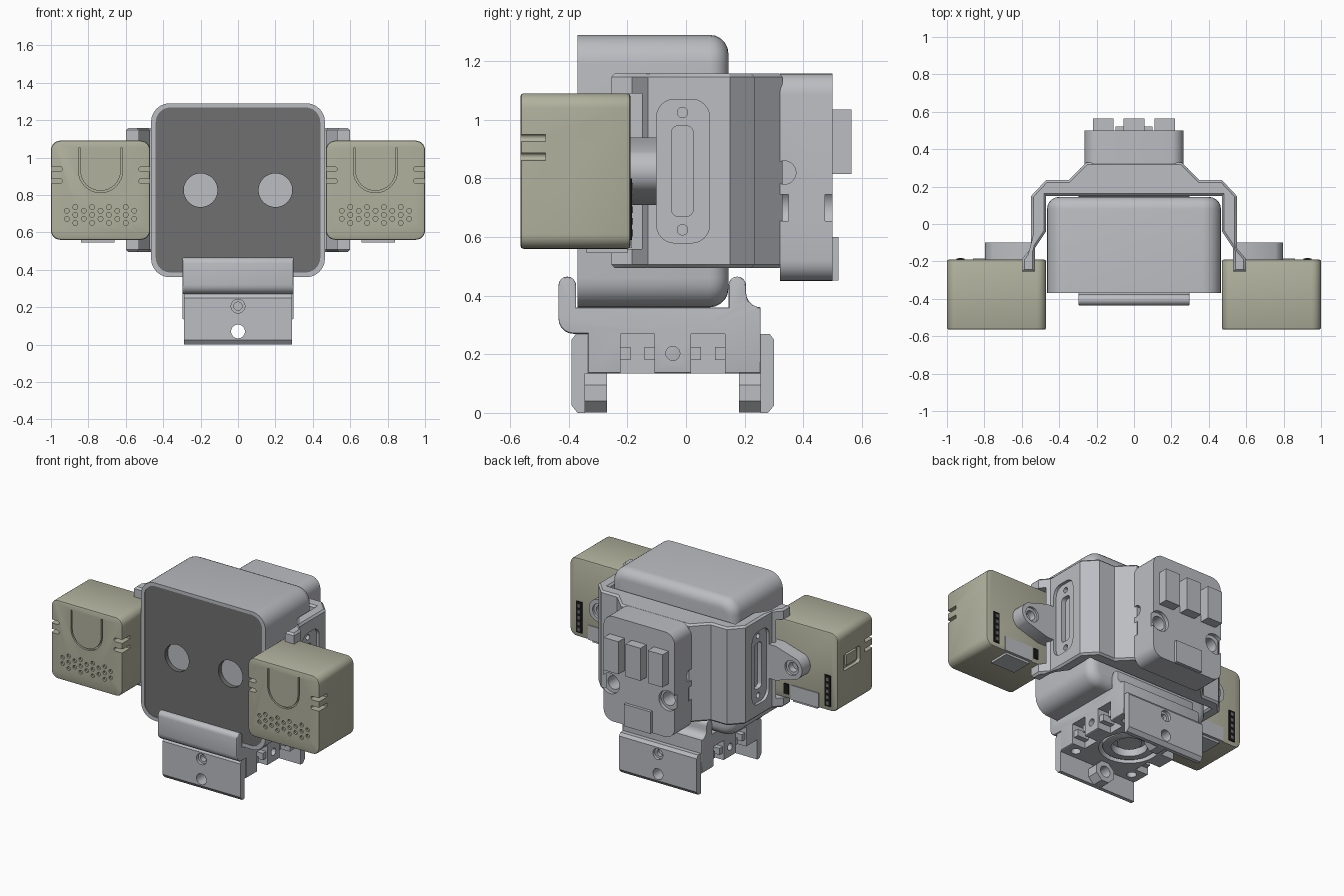
import bpy, bmesh
from math import sin, cos, pi
from mathutils import Vector

old = bpy.data.objects.get("Cube")
if old:
    bpy.data.objects.remove(old, do_unlink=True)


def material(name, rgb):
    m = bpy.data.materials.new(name)
    m.use_nodes = True
    m.diffuse_color = (*rgb, 1)
    m.node_tree.nodes["Principled BSDF"].inputs["Base Color"].default_value = (*rgb, 1)
    return m


GREY = material("light grey", (0.50, 0.51, 0.54))
DARK = material("dark grey", (0.16, 0.16, 0.16))
KHAKI = material("khaki", (0.44, 0.44, 0.34))
BLACK = material("black", (0.01, 0.01, 0.01))


# ---- outlines -------------------------------------------------------------
def arc(u, v, r, a, b, n):
    return [(u + r * cos(a + (b - a) * i / n), v + r * sin(a + (b - a) * i / n)) for i in range(n + 1)]


def circle(u, v, r, n=24):
    return arc(u, v, r, pi / n, 2 * pi + pi / n, n)[:-1]


def rect(u0, u1, v0, v1, r=0, n=6):
    if not r:
        return [(u0, v0), (u1, v0), (u1, v1), (u0, v1)]
    q = pi / 2
    return (arc(u1 - r, v1 - r, r, 0, q, n) + arc(u0 + r, v1 - r, r, q, 2 * q, n)
            + arc(u0 + r, v0 + r, r, 2 * q, 3 * q, n) + arc(u1 - r, v0 + r, r, 3 * q, 4 * q, n))


# ---- solids: outlines extruded along an axis ------------------------------
def place(axis, u, v, w):
    return {"x": (w, u, v), "y": (u, w, v), "z": (u, v, w)}[axis]


def solid(name, axis, outlines, lo, hi, mat, bevel=0, ends=(), seg=4):
    """Extrude outlines from lo to hi; round the rims lying at the given ends."""
    bm = bmesh.new()
    for pts in outlines:
        a = [bm.verts.new(place(axis, u, v, lo)) for u, v in pts]
        b = [bm.verts.new(place(axis, u, v, hi)) for u, v in pts]
        bm.faces.new(a)
        bm.faces.new(b)
        for i in range(len(pts)):
            j = (i + 1) % len(pts)
            bm.faces.new((a[i], a[j], b[j], b[i]))
    bmesh.ops.recalc_face_normals(bm, faces=bm.faces)
    if bevel:
        k = "xyz".index(axis)
        rim = [e for e in bm.edges if any(all(abs(v.co[k] - w) < 1e-5 for v in e.verts) for w in ends)]
        bmesh.ops.bevel(bm, geom=rim, offset=bevel, segments=seg, profile=0.5, affect="EDGES", clamp_overlap=True)
    return add(name, bm, mat)


def add(name, bm, mat):
    me = bpy.data.meshes.new(name)
    bm.to_mesh(me)
    bm.free()
    me.materials.append(mat)
    ob = bpy.data.objects.new(name, me)
    bpy.context.collection.objects.link(ob)
    return ob


def cut(ob, axis, outlines, lo, hi):
    tool = solid("cutter", axis, outlines, lo, hi, ob.data.materials[0])
    mod = ob.modifiers.new("cut", "BOOLEAN")
    mod.operation, mod.solver, mod.object = "DIFFERENCE", "EXACT", tool
    bpy.context.view_layer.objects.active = ob
    bpy.ops.object.modifier_apply(modifier=mod.name)
    bpy.data.objects.remove(tool, do_unlink=True)


def mirrored(ob, axis=0, centre=0, names=("left", "right")):
    bm = bmesh.new()
    bm.from_mesh(ob.data)
    for v in bm.verts:
        v.co[axis] = 2 * centre - v.co[axis]
    bmesh.ops.reverse_faces(bm, faces=bm.faces)
    return add(ob.name.replace(*names), bm, ob.data.materials[0])


# ---- head: rounded shell with a recessed face and eye openings -------------
head = solid("head_shell", "y", [rect(-.465, .465, .36, 1.29, .1)], -.37, .145, GREY, .065, [.145], 5)
cut(head, "y", [rect(-.44, .44, .385, 1.268, .08)], -.4, -.335)
face = solid("face_panel", "y", [rect(-.44, .44, .385, 1.268, .08)], -.366, -.334, DARK)
cut(face, "y", [circle(s * .2, .825, .09, 40) for s in (-1, 1)], -.4, -.3)

# ---- bracket: wraps the back and sides of the head -------------------------
half = [(.47, .15), (.47, -.04), (.53, -.13), (.53, -.255), (.598, -.255), (.598, -.185),
        (.55, -.13), (.55, .15), (.47, .235), (.35, .235), (.255, .33)]
outline = half + [(-x, y) for x, y in reversed(half)]
bracket = solid("bracket", "z", [outline], .495, 1.158, GREY, .012, [.495, 1.158], 1)
cut(bracket, "y", [rect(s - .25, s + .25, .56, 1.09, .02) for s in (-.7, .7)], -.3, -.15)
for lo, hi in ((.53, .6), (-.6, -.53)):
    cut(bracket, "x", [rect(-.1, .08, .58, 1.07, .06)], lo, hi)
for s in (-1, 1):
    lo, hi = sorted((s * .5, s * .56))
    cut(bracket, "x", [rect(-.05, .025, .67, .98, .025), circle(-.012, 1.025, .018), circle(-.012, .625, .018)], lo, hi)

# ---- back block with screw holes, three bars and a lower pad ---------------
block = solid("back_block", "y", [rect(-.265, .265, .45, 1.158, .07)], .32, .5, GREY)
cut(block, "y", [circle(s * .205, .7, .045) for s in (-1, 1)], .3, .6)
for lo, hi in ((.475, .6), (.3, .35)):
    cut(block, "y", [circle(s * .215, .7, .068) for s in (-1, 1)], lo, hi)
cut(block, "x", [circle(.335, .82, .04)], -.3, -.2)
cut(block, "x", [circle(.335, .82, .04)], .2, .3)
for i, name in enumerate(("right", "middle", "left")):
    x = (i - 1) * .165
    solid(name + "_back_bar", "y", [rect(x - .055, x + .055, .815, 1.035)], .49, .565, GREY)
solid("lower_back_pad", "y", [rect(-.1, .1, .452, .6)], .49, .52, GREY)

# ---- ear speakers ----------------------------------------------------------
ear = solid("left_ear", "y", [rect(.47, 1, .56, 1.09, .05)], -.565, -.19, KHAKI, .01, [-.565, -.19], 2)
# curved groove and speaker holes on the front
groove = ([(.617, 1.05)] + arc(.735, .93, .118, pi, 2 * pi, 16) + [(.853, 1.05), (.843, 1.05)]
          + arc(.735, .93, .108, 2 * pi, pi, 16) + [(.627, 1.05)])
holes = [circle(.555 + .045 * k, z, .013, 12) for k in range(9)
         for z in ((.735, .693, .65) if k % 2 else (.715, .672))]
cut(ear, "y", [groove] + holes, -.6, -.55)
# vents wrapping both front corners
cut(ear, "y", [rect(u, u + .12, z, z + .024, .011, 4) for u in (.41, .94) for z in (.862, .926)], -.6, -.48)
ear_right = mirrored(ear)
cut(ear_right, "x", [rect(-.43, -.25, .82, .93, .02)], -1.1, -.975)
solid("right_ear_button", "x", [rect(-.41, -.3, .84, .91)], -.99, -.97, KHAKI)

# mounting lugs behind the ears
lug = solid("left_lug", "y", [[(.53, .71), (.6, .71)] + arc(.718, .825, .078, -pi / 3, pi / 3, 10)
                              + [(.6, .94), (.53, .94)]], -.195, -.1, GREY)
cut(lug, "y", [circle(.718, .825, .032)], -.16, 0)
cut(lug, "y", [circle(.718, .825, .05)], -.115, 0)
mirrored(lug)

# connectors on the backs of the ears
for ob in (solid("left_pin_strip", "y", [rect(.905, .95, .59, .8)], -.2, -.184, BLACK),
           solid("left_small_connector", "y", [rect(.60, .635, .59, .66)], -.2, -.184, BLACK),
           solid("left_connector_plate", "y", [rect(.65, .86, .562, .66)], -.2, -.185, GREY),
           solid("left_port", "z", [rect(.66, .84, -.34, -.2)], .545, .58, GREY),
           solid("left_pins", "y", [rect(.918, .937, .602 + .04 * i, .625 + .04 * i) for i in range(5)],
                 -.19, -.181, DARK)):
    mirrored(ob)

# ---- base: cradle with front and back lips ---------------------------------
MID = -.045
cradle = ([(-.335, .135), (.255, .135), (.255, .355)] + arc(.255, .41, .05, -pi / 2, -pi, 5)
          + arc(.175, .435, .03, 0, pi, 8) + [(.145, .36), (-.375, .36)]
          + arc(-.405, .435, .03, 0, pi, 8) + arc(-.385, .32, .05, pi, 3 * pi / 2, 5) + [(-.335, .27)])
base = solid("base_cradle", "x", [cradle], -.297, .297, GREY, .015, [-.297, .297], 3)
# side pockets, each with a narrower waist
for lo, hi in ((.2, .35), (-.35, -.2)):
    cut(base, "x", [rect(y - .058, y + .058, .1, .27) for y in (MID - .12, MID + .12)], lo, hi)
cut(base, "x", [circle(MID, .203, .024)], -.4, .4)
cut(base, "z", [circle(0, MID, .185, 40)], .1, .24)
cut(base, "z", [circle(sx * .22, MID + sy * .24, .03) for sx in (-1, 1) for sy in (-1, 1)], .1, .2)
ribs = [rect(y + t - .018, y + t + .018, .18, .225) for y in (MID - .12, MID + .12) for t in (-.042, .042)]
mirrored(solid("left_pocket_ribs", "x", ribs, .19, .285, GREY))

# rotating mount under the cradle
hub = solid("hub_ring", "z", [circle(0, MID, .165, 40)], .14, .245, GREY, .012, [.14], 2)
cut(hub, "z", [circle(0, MID, .11, 32)], .1, .19)
solid("hub_disc", "z", [circle(0, MID, .075, 32)], .165, .2, GREY)

# hanging plates with hexagonal-nut bosses, front and back
plate = solid("front_plate", "x", [[(-.37, 0), (-.345, 0), (-.345, .135), (-.325, .135), (-.325, .27),
                                    (-.375, .27), (-.39, .25), (-.39, .025)]], -.29, .29, GREY)
boss = solid("front_boss", "y", [circle(0, .068, .073, 8)], -.35, -.27, GREY)
cut(plate, "y", [circle(0, .07, .037)], -.5, 0)
cut(plate, "y", [circle(0, .205, .037)], -.5, -.37)
cut(plate, "y", [circle(0, .205, .022)], -.5, 0)
cut(boss, "y", [circle(0, .07, .037)], -.5, 0)
for ob in (plate, boss):
    mirrored(ob, 1, MID, ("front", "back"))

# smooth rounded surfaces while keeping edges crisp
bpy.ops.object.select_all(action="DESELECT")
for ob in bpy.context.collection.objects:
    if ob.type == "MESH":
        ob.select_set(True)
        bpy.context.view_layer.objects.active = ob
bpy.ops.object.shade_smooth_by_angle(angle=pi / 6)
